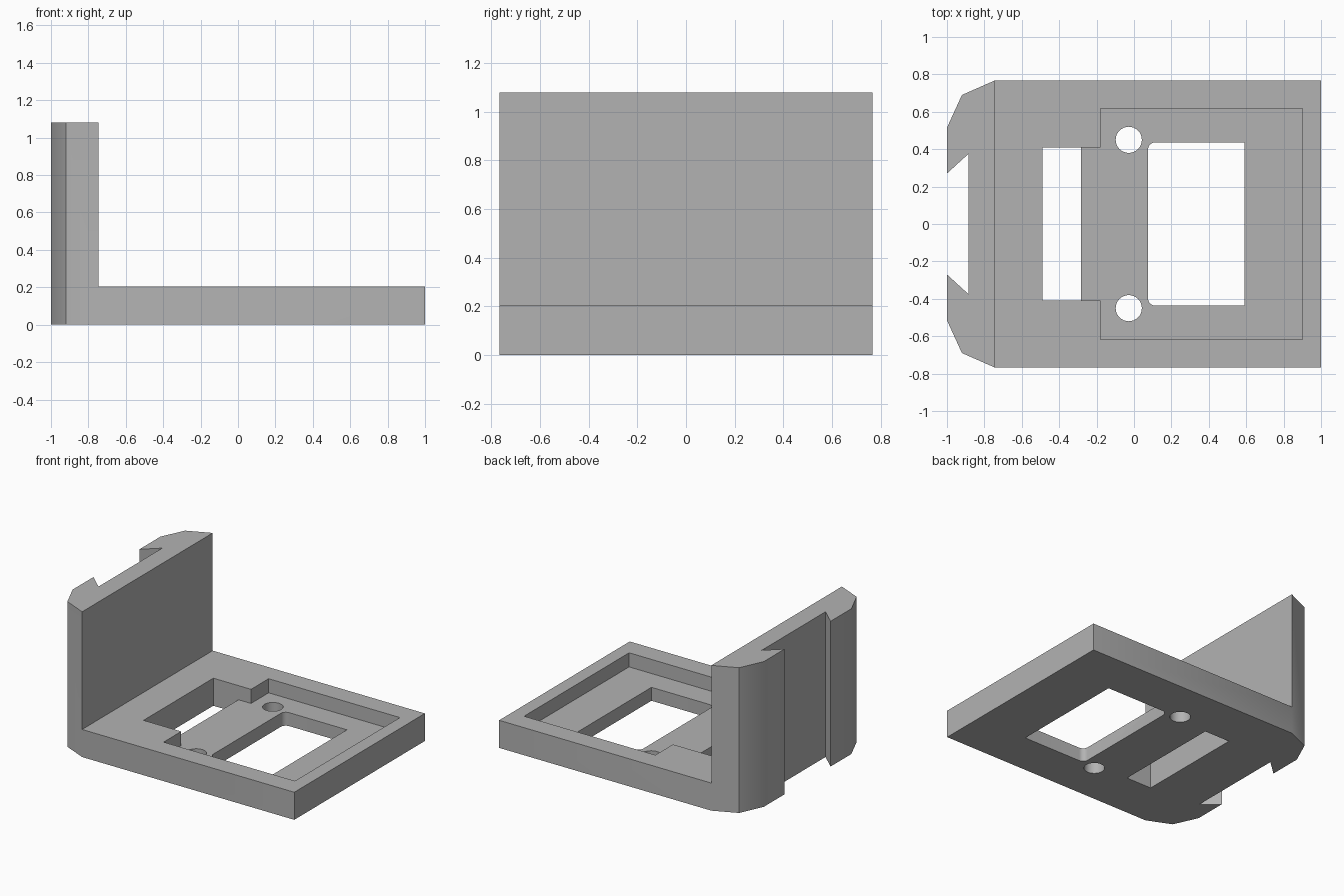
import bpy, bmesh, math

cube = bpy.data.objects.get("Cube")
if cube:
    bpy.data.objects.remove(cube, do_unlink=True)

grey = bpy.data.materials.new("plain grey")
grey.use_nodes = True
colour = (0.45, 0.45, 0.45, 1)
grey.diffuse_color = colour
grey.node_tree.nodes["Principled BSDF"].inputs["Base Color"].default_value = colour

PLATE_TOP, WALL_TOP, FLOOR = 0.205, 1.08, 0.1
WALL_FACE, HALF = -0.745, 0.767


def mirrored(half):
    """Close a half outline (y >= 0) by mirroring it across y = 0."""
    return half + [(x, -y) for x, y in reversed(half)]


def arc(cx, cy, r, start, end, steps):
    angles = [math.radians(start + (end - start) * i / steps) for i in range(steps + 1)]
    return [(cx + r * math.cos(a), cy + r * math.sin(a)) for a in angles]


def prism(name, outline, z0, z1):
    bm = bmesh.new()
    face = bm.faces.new([bm.verts.new((x, y, z0)) for x, y in outline])
    top = bmesh.ops.extrude_face_region(bm, geom=[face])["geom"]
    bmesh.ops.translate(bm, vec=(0, 0, z1 - z0),
                        verts=[v for v in top if isinstance(v, bmesh.types.BMVert)])
    bmesh.ops.recalc_face_normals(bm, faces=bm.faces[:])
    mesh = bpy.data.meshes.new(name)
    bm.to_mesh(mesh)
    bm.free()
    mesh.materials.append(grey)
    obj = bpy.data.objects.new(name, mesh)
    bpy.context.collection.objects.link(obj)
    return obj


def cut(body, name, outline, z0, z1):
    cutter = prism(name, outline, z0, z1)
    cutter.hide_render = True
    mod = body.modifiers.new(name, "BOOLEAN")
    mod.operation, mod.solver, mod.object = "DIFFERENCE", "EXACT", cutter
    bpy.context.view_layer.objects.active = body
    bpy.ops.object.modifier_apply(modifier=mod.name)
    bpy.data.objects.remove(cutter, do_unlink=True)


# Bracket body with chamfered back corners and a dovetail groove
footprint = mirrored([(1, HALF), (WALL_FACE, HALF), (-0.92, 0.69), (-1, 0.515),
                      (-1, 0.27), (-0.885, 0.375)])
bracket = prism("mounting_bracket", footprint, 0, WALL_TOP)

# Clear the space above the plate, leaving the upright wall
cut(bracket, "plate_clearance", mirrored([(2, 1), (WALL_FACE, 1)]), PLATE_TOP, 2)

# Stepped recess in the plate
cut(bracket, "recess", mirrored([(0.9, 0.617), (-0.18, 0.617), (-0.18, 0.41), (-0.49, 0.41)]),
    FLOOR, 0.5)

# Slot, window with two rounded corners, and screw holes
cut(bracket, "slot", mirrored([(-0.283, 0.41), (-0.49, 0.41)]), -0.5, 0.15)
cut(bracket, "window", mirrored([(0.59, 0.437)] + arc(0.115, 0.397, 0.04, 90, 180, 6)), -0.5, 0.15)
for side in (1, -1):
    cut(bracket, "screw_hole", arc(-0.028, side * 0.45, 0.07, 0, 348.75, 31), -0.5, 0.15)

# Smooth shading with sharp edges kept
bpy.ops.object.select_all(action="DESELECT")
bracket.select_set(True)
bpy.context.view_layer.objects.active = bracket
bpy.ops.object.shade_smooth_by_angle(angle=math.radians(30))
